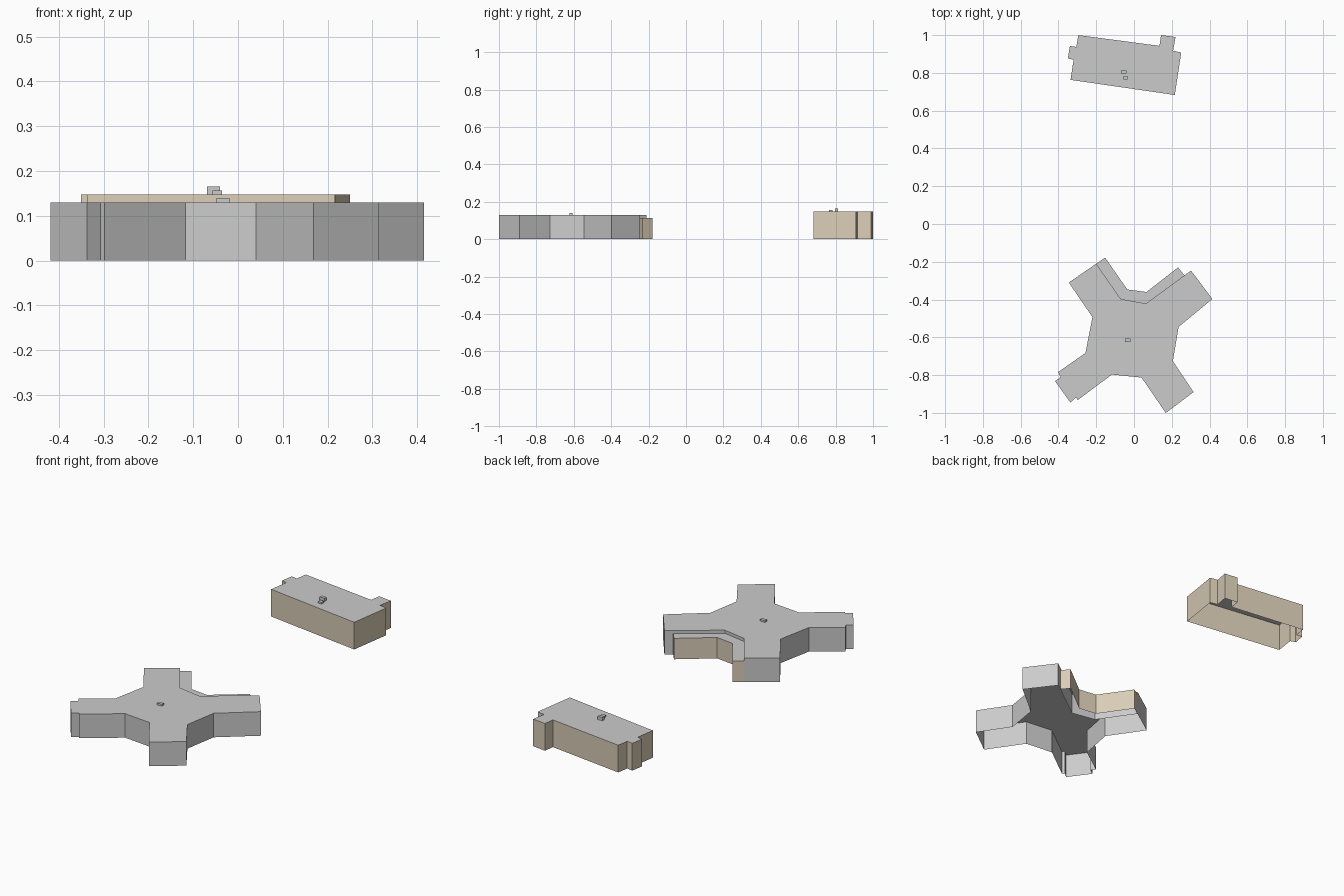
import bpy, bmesh

if "Cube" in bpy.data.objects:
    bpy.data.objects.remove(bpy.data.objects["Cube"])

tan = bpy.data.materials.new("tan_wall")
tan.diffuse_color = (0.70, 0.61, 0.47, 1)
tan.use_nodes = True
tan.node_tree.nodes["Principled BSDF"].inputs["Base Color"].default_value = tan.diffuse_color


def make_object(name, bm, mat=None):
    me = bpy.data.meshes.new(name)
    bm.to_mesh(me)
    bm.free()
    ob = bpy.data.objects.new(name, me)
    bpy.context.collection.objects.link(ob)
    if mat:
        me.materials.append(mat)


def walls(name, outline, height, mat=None, closed=True):
    """Open shell of vertical walls along a clockwise outline."""
    bm = bmesh.new()
    low = [bm.verts.new((x, y, 0)) for x, y in outline]
    top = [bm.verts.new((x, y, height)) for x, y in outline]
    n = len(outline)
    for i in range(n if closed else n - 1):
        j = (i + 1) % n
        bm.faces.new((low[j], low[i], top[i], top[j]))
    make_object(name, bm, mat)


def roof(name, outline, height):
    bm = bmesh.new()
    bm.faces.new([bm.verts.new((x, y, height)) for x, y in reversed(outline)])
    make_object(name, bm)


def roof_box(name, center, size, base, top):
    bm = bmesh.new()
    bmesh.ops.create_cube(bm, size=1)
    bmesh.ops.scale(bm, vec=(size[0], size[1], top - base), verts=bm.verts)
    bmesh.ops.translate(bm, vec=(center[0], center[1], (base + top) / 2), verts=bm.verts)
    make_object(name, bm)


# Cross-shaped building; the step line borders its lower rear wing
step = [(-0.20, -0.21), (-0.07, -0.397), (0.063, -0.421), (0.267, -0.272)]
cross = step + [
    (0.302, -0.247), (0.415, -0.397), (0.236, -0.545), (0.206, -0.726),
    (0.315, -0.89), (0.168, -1.0), (0.04, -0.813), (-0.117, -0.797),
    (-0.298, -0.932), (-0.307, -0.919), (-0.337, -0.945), (-0.418, -0.832),
    (-0.388, -0.81), (-0.403, -0.785), (-0.257, -0.683), (-0.22, -0.493),
    (-0.345, -0.31)]
walls("cross_walls", cross, 0.13)
roof("cross_roof", cross, 0.13)
roof_box("cross_roof_unit", (-0.033, -0.615), (0.029, 0.017), 0.13, 0.14)

# Lower rear wing wrapped against the cross building
wing = [(-0.20, -0.21), (-0.153, -0.178), (-0.035, -0.347),
        (0.066, -0.36), (0.233, -0.23), (0.267, -0.272)]
walls("rear_wing_walls", wing, 0.113, tan, closed=False)
roof("rear_wing_roof", wing + step[2:0:-1], 0.113)

# Long rectangular building with corner projections
block = [(-0.295, 1.0), (0.135, 0.943), (0.143, 1.0), (0.22, 0.99),
         (0.207, 0.917), (0.25, 0.908), (0.216, 0.683), (-0.336, 0.763),
         (-0.32, 0.869), (-0.35, 0.877), (-0.339, 0.943), (-0.305, 0.937)]
walls("block_walls", block, 0.147, tan)
roof("block_roof", block, 0.147)
roof_box("block_roof_unit_tall", (-0.055, 0.805), (0.029, 0.017), 0.147, 0.165)
roof_box("block_roof_unit_low", (-0.046, 0.774), (0.021, 0.02), 0.147, 0.156)
